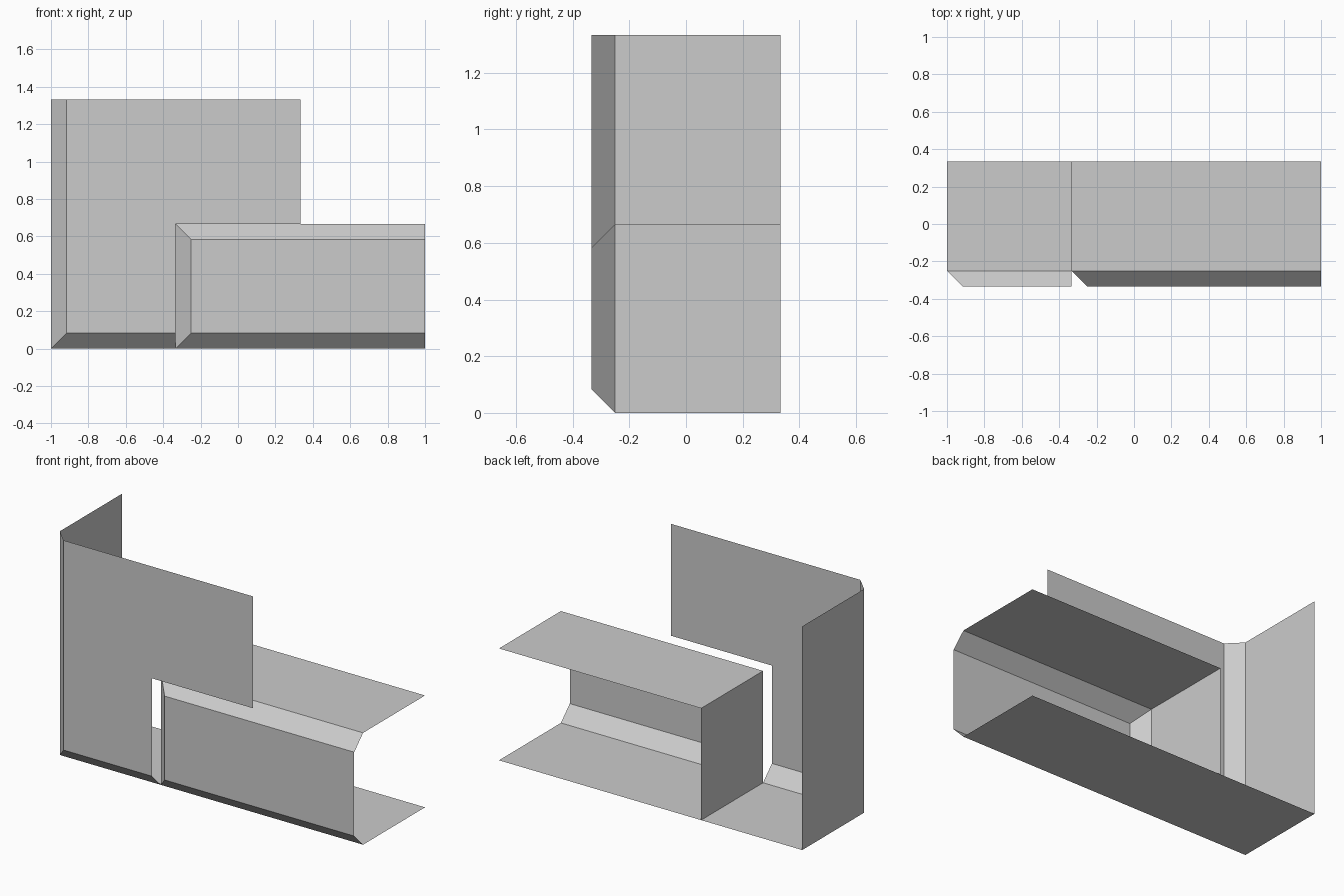
import bpy, bmesh

if "Cube" in bpy.data.objects:
    bpy.data.objects.remove(bpy.data.objects["Cube"])

U = 1 / 12                      # chamfer size and base unit
BACK, SHOULDER, FRONT = 4 * U, -3 * U, -4 * U


def open_shell(name, rim, inset, extra=()):
    """Loft an open outline (x, z) from back to shoulder to inset front, then cap the front."""
    bm = bmesh.new()

    def ring(points, y):
        return [bm.verts.new((x * U, y, z * U)) for x, z in points]

    rings = [ring(rim, BACK), ring(rim, SHOULDER), ring(inset, FRONT)]
    for a, b in zip(rings, rings[1:]):
        for i in range(len(a) - 1):
            bm.faces.new((a[i], a[i + 1], b[i + 1], b[i]))
    bm.faces.new(rings[-1] + ring(extra, FRONT))
    mesh = bpy.data.meshes.new(name)
    bm.to_mesh(mesh)
    bm.free()
    obj = bpy.data.objects.new(name, mesh)
    bpy.context.collection.objects.link(obj)
    return obj


# Tall wall: left side, bottom and L-shaped front, open at top and right
open_shell("tall_wall",
           rim=[(-12, 16), (-12, 0), (-4, 0)],
           inset=[(-11, 16), (-11, 1), (-4, 1)],
           extra=[(-4, 8), (4, 8), (4, 16)])

# Low ledge: top, left side, bottom and front, open at right and back
open_shell("low_ledge",
           rim=[(12, 8), (-4, 8), (-4, 0), (12, 0)],
           inset=[(12, 7), (-3, 7), (-3, 1), (12, 1)])
